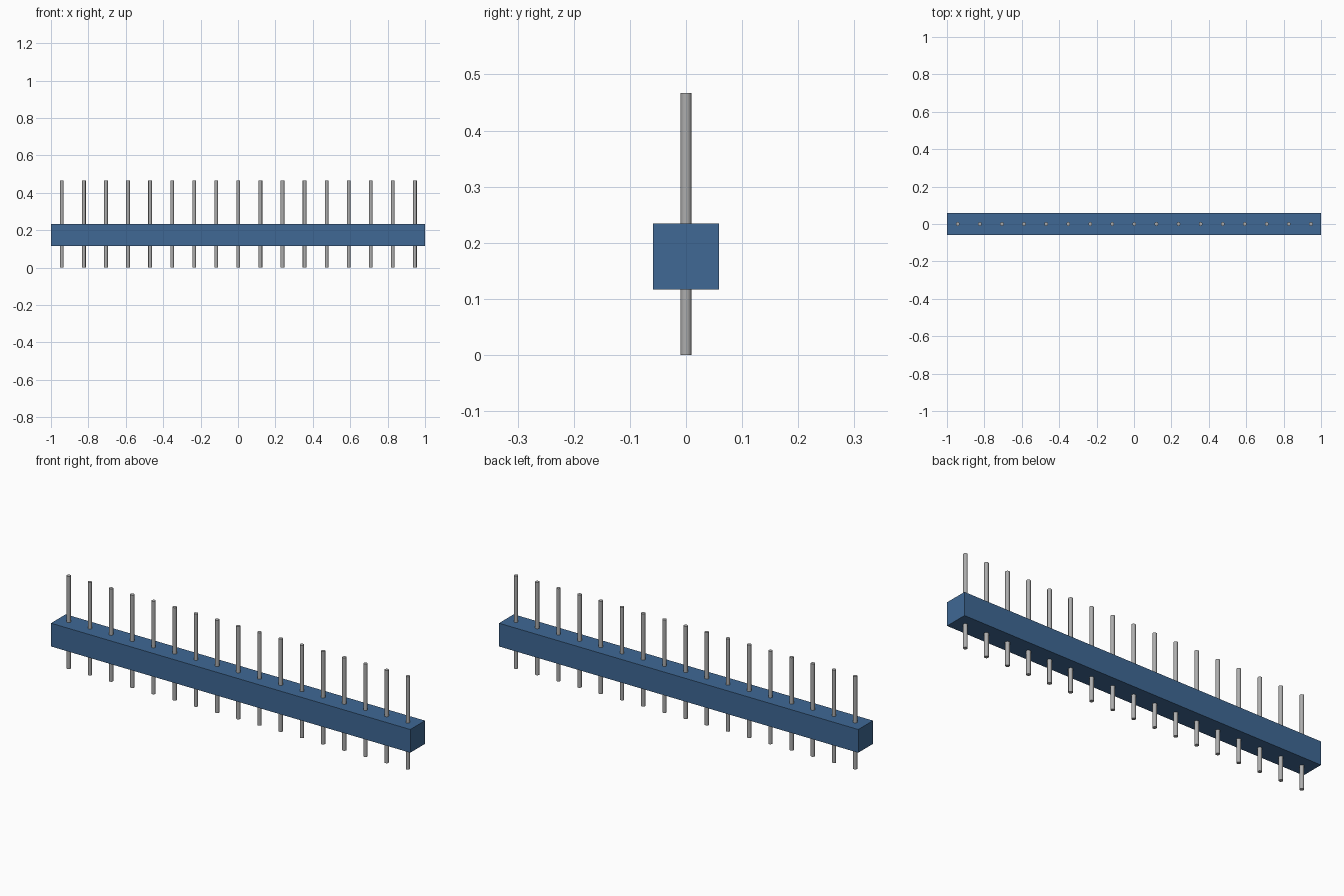
import bpy
import math

cube = bpy.data.objects.get("Cube")
if cube:
    bpy.data.objects.remove(cube, do_unlink=True)


def make_material(name, rgb):
    mat = bpy.data.materials.new(name)
    mat.use_nodes = True
    colour = (*rgb, 1.0)
    mat.diffuse_color = colour
    mat.node_tree.nodes["Principled BSDF"].inputs["Base Color"].default_value = colour
    return mat


blue = make_material("blue plastic", (0.05, 0.14, 0.30))
grey = make_material("grey metal", (0.42, 0.42, 0.42))

PIN_COUNT = 17
PITCH = 0.118
FIRST_X = -0.942
PIN_RADIUS = 0.01
PIN_HEIGHT = 0.467
BODY_BOTTOM, BODY_TOP = 0.117, 0.234
BODY_DEPTH = 0.117

# Long plastic housing
bpy.ops.mesh.primitive_cube_add(size=1, location=(0, 0, (BODY_BOTTOM + BODY_TOP) / 2))
body = bpy.context.object
body.name = "housing"
body.scale = (2.0, BODY_DEPTH, BODY_TOP - BODY_BOTTOM)
bpy.ops.object.transform_apply(location=False, rotation=False, scale=True)
body.data.materials.append(blue)

# One round pin, whose mesh is shared by the whole row
bpy.ops.mesh.primitive_cylinder_add(vertices=16, radius=PIN_RADIUS, depth=PIN_HEIGHT,
                                    location=(FIRST_X, 0, PIN_HEIGHT / 2))
first_pin = bpy.context.object
first_pin.name = "pin_01"
first_pin.data.materials.append(grey)
bpy.ops.object.shade_smooth_by_angle(angle=math.radians(40))

for i in range(1, PIN_COUNT):
    pin = first_pin.copy()
    pin.name = f"pin_{i + 1:02d}"
    pin.location.x = FIRST_X + i * PITCH
    bpy.context.collection.objects.link(pin)
